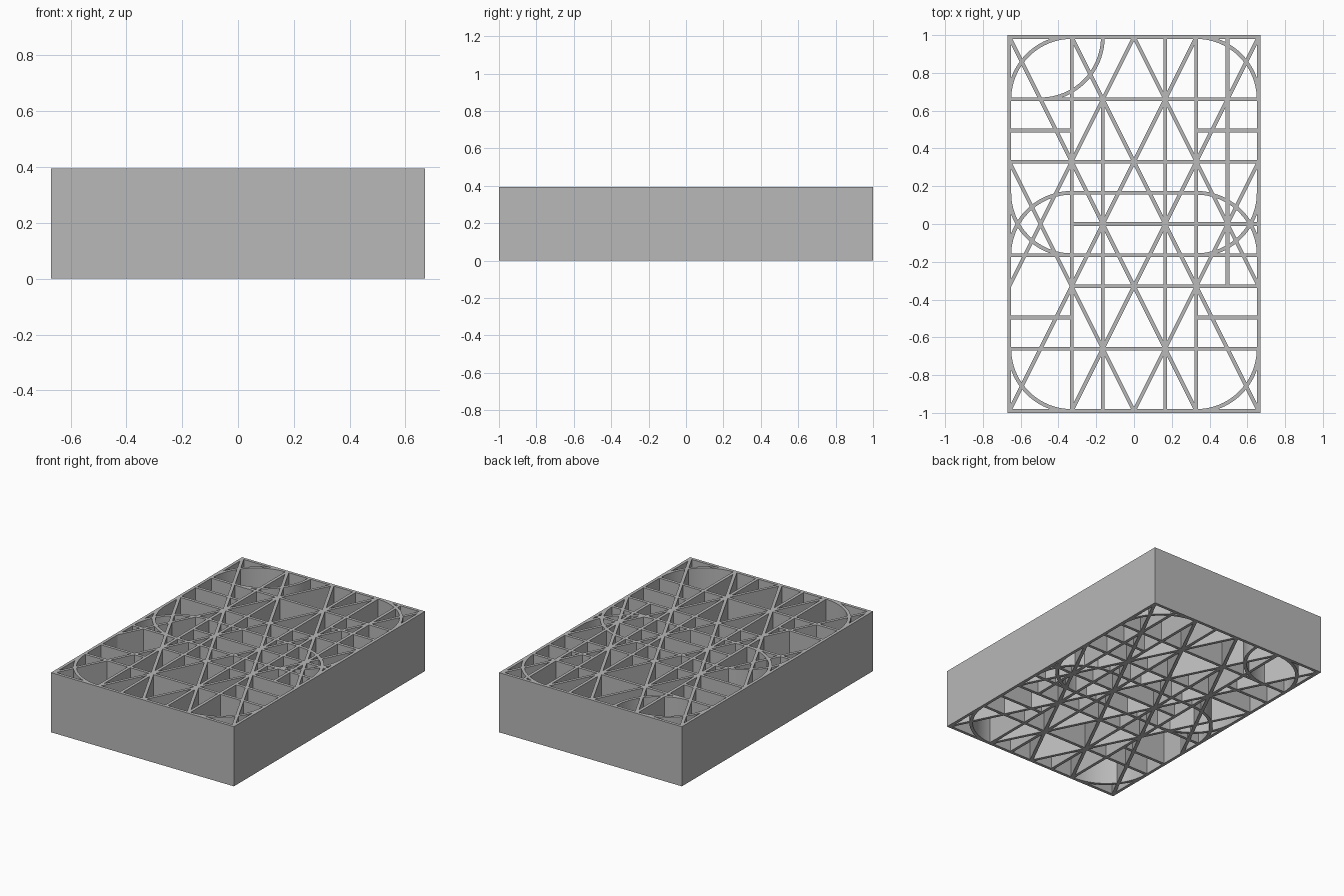
import bpy
import bmesh
import math
from mathutils import Vector

if "Cube" in bpy.data.objects:
    bpy.data.objects.remove(bpy.data.objects["Cube"])

U = 0.165        # plan grid unit
HALF = 0.01      # half wall thickness
HEIGHT = 0.395

grey = bpy.data.materials.new("plain grey")
grey.use_nodes = True
colour = (0.48, 0.48, 0.48, 1)
grey.diffuse_color = colour
grey.node_tree.nodes["Principled BSDF"].inputs["Base Color"].default_value = colour


def add_wall(bm, points, closed=False):
    """Raise a full-height wall of even thickness along a plan path."""
    pts = [Vector(p) * U for p in points]
    n = len(pts)
    rings = []
    for i, p in enumerate(pts):
        before = pts[i - 1] if closed or i else None
        after = pts[(i + 1) % n] if closed or i < n - 1 else None
        a = (p - before).normalized() if before else (after - p).normalized()
        b = (after - p).normalized() if after else a
        mitre = Vector((-a.y - b.y, a.x + b.x)).normalized()
        mitre *= HALF / mitre.dot(Vector((-a.y, a.x)))
        rings.append([bm.verts.new((*(p + mitre * s), z))
                      for s, z in ((1, 0), (-1, 0), (-1, HEIGHT), (1, HEIGHT))])
    for i in range(n if closed else n - 1):
        r, q = rings[i], rings[(i + 1) % n]
        for k in range(4):
            m = (k + 1) % 4
            bm.faces.new((r[k], r[m], q[m], q[k]))
    if not closed:
        bm.faces.new(rings[0])
        bm.faces.new(rings[-1])


def make_part(name, paths, closed=False, smooth=False):
    bm = bmesh.new()
    for path in paths:
        add_wall(bm, path, closed)
    bmesh.ops.recalc_face_normals(bm, faces=bm.faces)
    mesh = bpy.data.meshes.new(name)
    bm.to_mesh(mesh)
    bm.free()
    mesh.materials.append(grey)
    obj = bpy.data.objects.new(name, mesh)
    bpy.context.collection.objects.link(obj)
    if smooth:
        bpy.ops.object.select_all(action="DESELECT")
        obj.select_set(True)
        bpy.context.view_layer.objects.active = obj
        bpy.ops.object.shade_smooth_by_angle()


def quarter(cx, cy, start):
    """Quarter circle two grid units in radius, turning from a start angle."""
    angles = [math.radians(start + 90 * i / 24) for i in range(25)]
    return [(cx + 2 * math.cos(t), cy + 2 * math.sin(t)) for t in angles]


# Outer frame
make_part("outer_frame", [[(-4, -6), (4, -6), (4, 6), (-4, 6)]], closed=True)

# Ribs running left to right: height on plan, start, end
rows = [(4, -4, 4), (2, -4, 4), (1, -2, 2), (0, -2, 4), (-1, -4, 4), (-2, -2, 4), (-4, -4, 4)]
rows += [(y, x, x + 2) for y in (3, -3) for x in (-4, 2)]
make_part("cross_ribs", [[(a, y), (b, y)] for y, a, b in rows])

# Ribs running front to back: side position, start, end
columns = [(-2, -6, 6), (-1, -6, 4), (1, -6, 6), (2, -6, 6), (3, -2, 6)]
make_part("long_ribs", [[(x, a), (x, b)] for x, a, b in columns])

# Diagonal ribs, mirrored left and right
diagonals = []
for s in (-1, 1):
    diagonals += [[(0, 6), (4 * s, -2)], [(-2 * s, 6), (4 * s, -6)],
                  [(-4 * s, 6), (2 * s, -6)], [(-4 * s, 2), (0, -6)]]
make_part("diagonal_ribs", diagonals)

# Curved ribs: corner arcs, crossing middle arcs and one extra arc at the back
arcs = [quarter(-3, 6, 270)]
for cy, top in ((4, True), (-4, False), (-1, True), (1, False)):
    arcs.append(quarter(2, cy, 0 if top else 270))
    arcs.append(quarter(-2, cy, 90 if top else 180))
make_part("curved_ribs", arcs, smooth=True)
